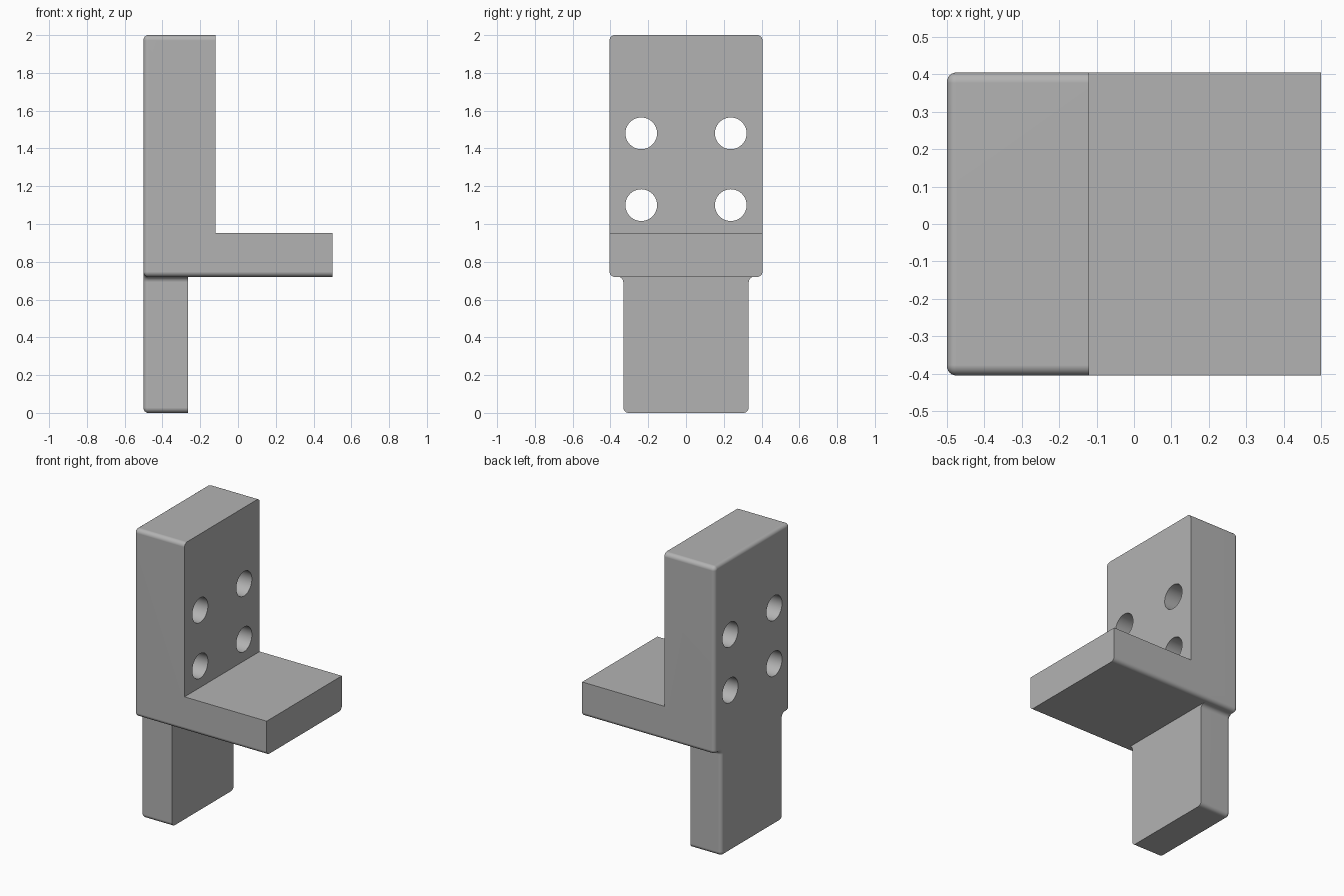
import bpy, bmesh
from math import sin, cos, pi
from mathutils import Vector

cube = bpy.data.objects.get("Cube")
if cube:
    bpy.data.objects.remove(cube, do_unlink=True)

grey = bpy.data.materials.new("plain grey")
grey.use_nodes = True
colour = (0.45, 0.45, 0.45, 1)
grey.diffuse_color = colour
grey.node_tree.nodes["Principled BSDF"].inputs["Base Color"].default_value = colour

# Main dimensions
BACK, FRONT = -0.5, 0.5
PLATE_X, TONGUE_X = -0.12, -0.265
HALF, TONGUE_HALF = 0.405, 0.332
LEDGE, SHELF_TOP, TOP = 0.72, 0.953, 2.0
CORNER, EDGE, STEPS = 0.028, 0.025, 6

# Stepped outline in y and z, anticlockwise
half_outline = [(TONGUE_HALF, 0), (TONGUE_HALF, LEDGE), (HALF, LEDGE), (HALF, TOP)]
outline = [Vector(p) for p in half_outline]
outline += [Vector((-y, z)) for y, z in reversed(half_outline)]


def rounded(inset):
    """Outline with rounded corners, moved inwards by inset."""
    points = []
    for i, p in enumerate(outline):
        a = (outline[i - 1] - p).normalized()
        b = (outline[(i + 1) % len(outline)] - p).normalized()
        convex = a.x * b.y - a.y * b.x < 0
        radius = CORNER - inset if convex else CORNER + inset
        centre = p + (a + b) * CORNER
        for k in range(STEPS + 1):
            t = k / STEPS * pi / 2
            points.append(centre - b * radius * cos(t) - a * radius * sin(t))
    return points


# Solid body: rounded back rim, then straight through to the front
bm = bmesh.new()
layers = []
for k in range(STEPS + 1):
    t = k / STEPS * pi / 2
    layers.append((BACK + EDGE * (1 - cos(t)), EDGE * (1 - sin(t))))
layers.append((FRONT, 0))
rings = [[bm.verts.new((x, p.x, p.y)) for p in rounded(d)] for x, d in layers]
for low, high in zip(rings, rings[1:]):
    for i in range(len(low)):
        bm.faces.new((low[i - 1], low[i], high[i], high[i - 1]))
bm.faces.new(rings[0])
bm.faces.new(rings[-1])
bmesh.ops.recalc_face_normals(bm, faces=bm.faces[:])
mesh = bpy.data.meshes.new("bracket")
bm.to_mesh(mesh)
bm.free()
bracket = bpy.data.objects.new("bracket", mesh)
bpy.context.collection.objects.link(bracket)
mesh.materials.append(grey)


def cut(cutter):
    """Subtract the cutter from the bracket and remove it."""
    cutter.hide_render = True
    cutter.data.materials.append(grey)
    bpy.ops.object.select_all(action="DESELECT")
    bracket.select_set(True)
    bpy.context.view_layer.objects.active = bracket
    mod = bracket.modifiers.new("cut", "BOOLEAN")
    mod.operation = "DIFFERENCE"
    mod.solver = "EXACT"
    mod.object = cutter
    bpy.ops.object.modifier_apply(modifier=mod.name)
    bpy.data.objects.remove(cutter, do_unlink=True)


def cut_box(x0, x1, z0, z1):
    bpy.ops.mesh.primitive_cube_add(size=1, location=((x0 + x1) / 2, 0, (z0 + z1) / 2))
    box = bpy.context.object
    for v in box.data.vertices:
        v.co = (v.co.x * (x1 - x0), v.co.y * 2, v.co.z * (z1 - z0))
    cut(box)


# Space above the shelf and in front of the tongue
cut_box(PLATE_X, 1, SHELF_TOP, 3)
cut_box(TONGUE_X, 1, -1, LEDGE + 0.0005)

# Four bolt holes
for y in (-0.237, 0.237):
    for z in (1.1, 1.48):
        bpy.ops.mesh.primitive_cylinder_add(vertices=48, radius=0.084, depth=1,
                                            location=(-0.4, y, z), rotation=(0, pi / 2, 0))
        cut(bpy.context.object)

# Smooth rounded edges, flat main faces
bpy.ops.object.shade_smooth_by_angle(angle=pi / 6)
normals = bracket.modifiers.new("weighted normals", "WEIGHTED_NORMAL")
normals.keep_sharp = True
